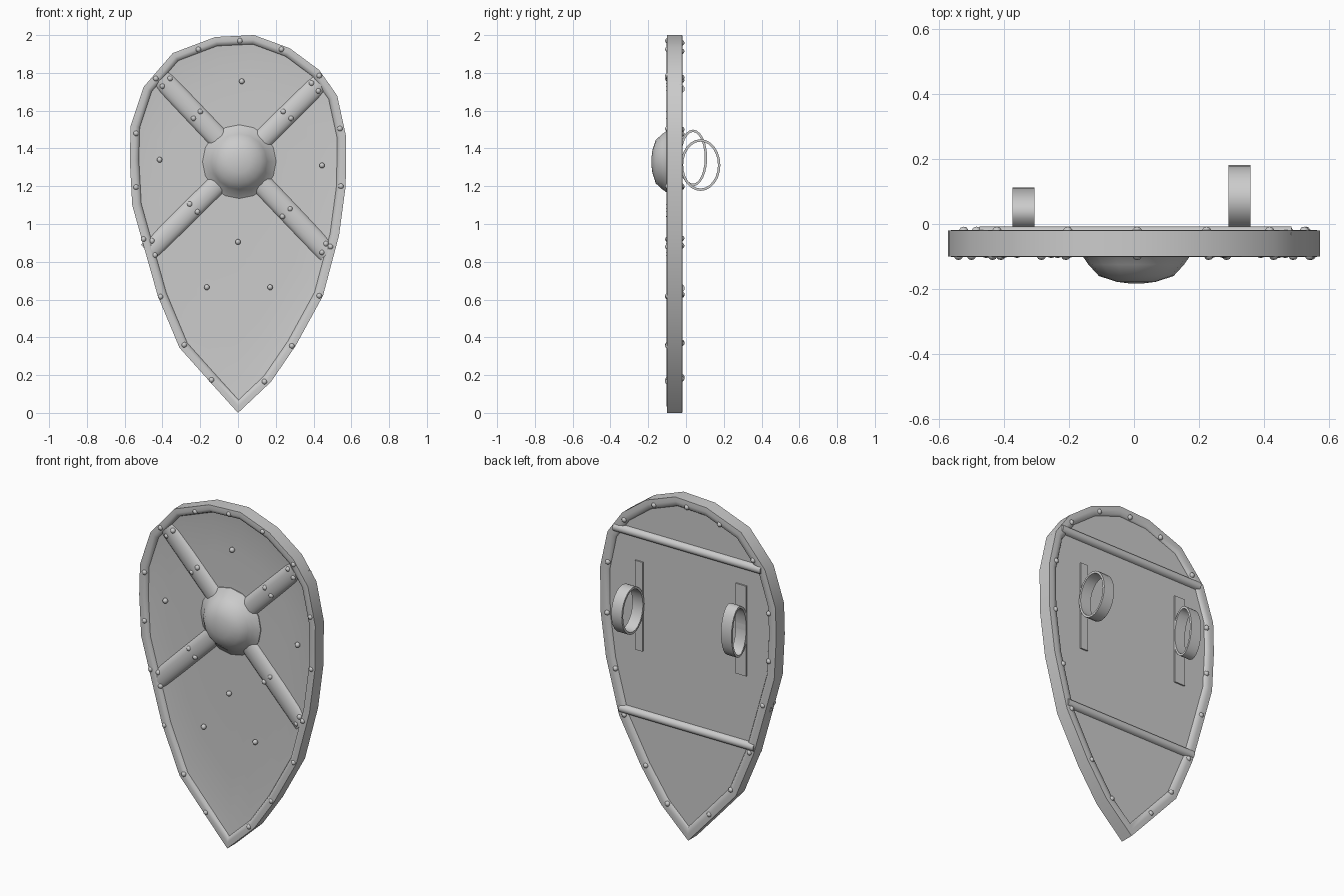
import bpy, bmesh, math
from mathutils import Vector, Matrix

if "Cube" in bpy.data.objects:
    bpy.data.objects.remove(bpy.data.objects["Cube"])

# Shield outline (x, z), counter-clockwise from the bottom tip
OUT = [(0, 0), (.175, .165), (.305, .355), (.45, .62), (.535, .94), (.57, 1.2), (.573, 1.46),
       (.525, 1.68), (.43, 1.815), (.275, 1.93), (.085, 2), (-.12, 1.99), (-.345, 1.905),
       (-.50, 1.725), (-.568, 1.52), (-.573, 1.34), (-.56, 1.1), (-.50, .885),
       (-.425, .62), (-.31, .345), (-.14, .155)]
PTS = [Vector(p) for p in OUT]


def finish(name, bm):
    bmesh.ops.recalc_face_normals(bm, faces=bm.faces)
    me = bpy.data.meshes.new(name)
    bm.to_mesh(me)
    bm.free()
    ob = bpy.data.objects.new(name, me)
    bpy.context.collection.objects.link(ob)
    return ob


def inset(d):
    """Outline moved inwards by d with mitred corners."""
    res = []
    for i, p in enumerate(PTS):
        a = (p - PTS[i - 1]).normalized()
        b = (PTS[(i + 1) % len(PTS)] - p).normalized()
        na, nb = Vector((-a.y, a.x)), Vector((-b.y, b.x))
        res.append(p + (na + nb) * d / (1 + na.dot(nb)))
    return res


def loft(name, rings, closed=False):
    """Skin a list of equal-length closed rings of 3D points."""
    bm = bmesh.new()
    vs = [[bm.verts.new(p) for p in r] for r in rings]
    n = len(vs[0])
    for k in range(len(vs) if closed else len(vs) - 1):
        r, s = vs[k], vs[(k + 1) % len(vs)]
        for i in range(n):
            j = (i + 1) % n
            bm.faces.new((r[i], r[j], s[j], s[i]))
    if not closed:
        bm.faces.new(vs[0])
        bm.faces.new(vs[-1])
    return finish(name, bm)


def half_round(name, a, b, width, base, height):
    """Half-round bar from a to b (x, z), bulging from y=base by height."""
    a, b = Vector((a[0], base, a[1])), Vector((b[0], base, b[1]))
    side = (b - a).normalized().cross(Vector((0, 1, 0)))
    arc = [i * math.pi / 8 for i in range(9)]
    return loft(name, [[p + side * math.cos(t) * width / 2 + Vector((0, height * math.sin(t), 0))
                        for t in arc] for p in (a, b)])


def rivets(name, spots, y, r=.015):
    bm = bmesh.new()
    for x, z in spots:
        bmesh.ops.create_uvsphere(bm, u_segments=10, v_segments=6, radius=r,
                                  matrix=Matrix.Translation((x, y, z)))
    return finish(name, bm)


# Rim
rim_profile = [(0, -.02), (0, -.1), (.025, -.102), (.042, -.096), (.05, -.08),
               (.058, -.036), (.048, -.022), (.025, -.018)]
loft("rim", [[(p.x, y, p.y) for p in inset(d)] for d, y in rim_profile], closed=True)

# Panel, very slightly dished at the front with a flat back
edge, mid = inset(.03), Vector((0, 1.2))
layers = [(1, -.032), (1, -.086), (.9, -.078), (.7, -.074), (.4, -.073)]
loft("panel", [[(q.x, y, q.y) for q in (mid + (p - mid) * s for p in edge)] for s, y in layers])

# Crossed front bands
half_round("band_a", (-.405, 1.77), (.475, .845), .115, -.068, -.031)
half_round("band_b", (.43, 1.745), (-.475, .85), .11, -.068, -.031)

# Central boss with flattened crown
boss = [(.195, -.06), (.195, -.078), (.163, -.102), (.147, -.125), (.115, -.16), (.06, -.178), (.02, -.183)]
loft("boss", [[(.007 + r * math.cos(t), y, 1.33 + r * math.sin(t))
               for t in (i * math.tau / 16 for i in range(16))] for r, y in boss])

# Rivets
rim_spots = [(.01, 1.97), (.23, 1.925), (.43, 1.785), (.54, 1.505), (.545, 1.2), (.49, .88),
             (.43, .62), (.285, .355), (.14, .165), (-.14, .175), (-.285, .36), (-.41, .615),
             (-.5, .92), (-.54, 1.195), (-.54, 1.48), (-.435, 1.77), (-.21, 1.925)]
rivets("rim_rivets_front", rim_spots, -.096)
rivets("rim_rivets_back", [(x * .97, 1.2 + (z - 1.2) * .985) for x, z in rim_spots], -.023)
rivets("panel_rivets", [(.02, 1.755), (-.415, 1.34), (.445, 1.31), (0, .905),
                        (-.165, .665), (.17, .665)], -.083)
rivets("band_rivets", [(-.4, 1.73), (-.36, 1.77), (-.235, 1.56), (-.2, 1.595),
                       (.39, 1.745), (.425, 1.705), (.24, 1.595), (.28, 1.56),
                       (-.255, 1.105), (-.215, 1.065), (-.455, .91), (-.44, .835),
                       (.275, 1.08), (.235, 1.04), (.465, .895), (.445, .85)], -.09)

# Back battens
half_round("upper_batten", (-.475, 1.715), (.485, 1.715), .05, -.034, .027)
half_round("lower_batten", (-.43, .66), (.445, .66), .05, -.034, .027)


# Arm straps: backing plate and looped band
def strap(side, x, plate_w, z0, z1, cy, ry, cz, rz):
    loft(side + "_strap_plate", [[(x + sx * plate_w / 2, y, z) for sx, y in
                                  ((-1, -.04), (1, -.04), (1, -.024), (-1, -.024))]
                                 for z in (z0, z1)])
    rings = []
    for i in range(24):
        t = i * math.tau / 24
        c, s = math.cos(t), math.sin(t)
        rings.append([(x + w, cy + (ry - d) * c, cz + (rz - d) * s)
                      for w, d in ((-.034, 0), (.034, 0), (.034, .013), (-.034, .013))])
    loft(side + "_strap_loop", rings, closed=True)


strap("left", -.34, .07, 1.065, 1.595, .037, .075, 1.35, .15)
strap("right", .325, .05, 1.03, 1.555, .077, .105, 1.312, .137)

# Smooth shading
bpy.ops.object.select_all(action='SELECT')
bpy.context.view_layer.objects.active = bpy.data.objects["rim"]
bpy.ops.object.shade_smooth_by_angle(angle=math.radians(50))
